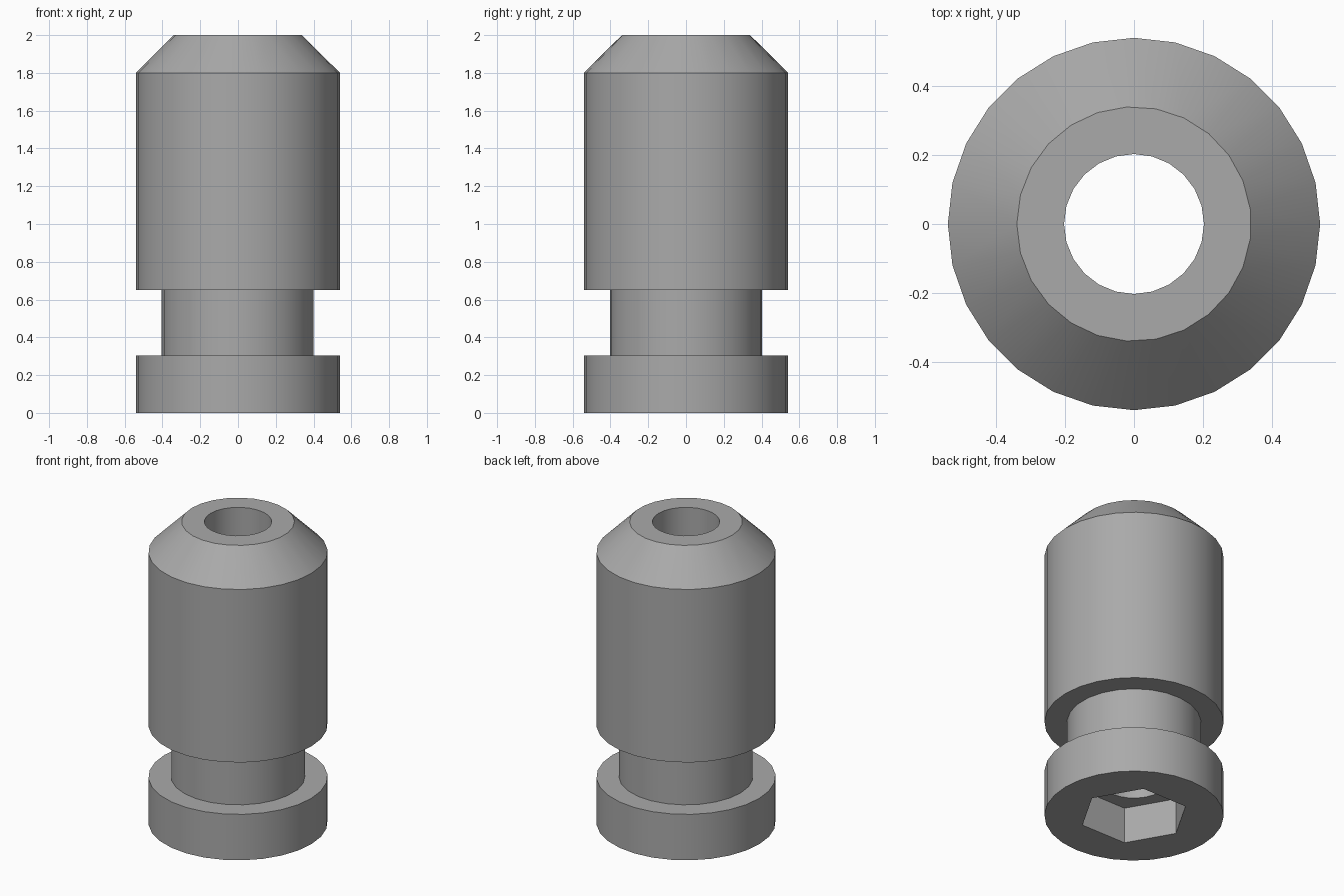
import bpy
import bmesh
from math import cos, sin, pi, radians

cube = bpy.data.objects.get("Cube")
if cube:
    bpy.data.objects.remove(cube, do_unlink=True)

# One plain grey for the whole part
grey = bpy.data.materials.new("plain grey")
grey.use_nodes = True
colour = (0.4, 0.4, 0.4, 1)
grey.diffuse_color = colour
grey.node_tree.nodes["Principled BSDF"].inputs["Base Color"].default_value = colour


def solid(name, rings):
    """Convex turned solid; each ring is (height, radius, sides)."""
    bm = bmesh.new()
    for z, r, n in rings:
        for i in range(n):
            a = pi + 2 * pi * i / n
            bm.verts.new((r * cos(a), r * sin(a), z))
    bmesh.ops.convex_hull(bm, input=bm.verts)
    bmesh.ops.dissolve_limit(bm, angle_limit=radians(0.5), verts=bm.verts, edges=bm.edges)
    bmesh.ops.recalc_face_normals(bm, faces=bm.faces)
    mesh = bpy.data.meshes.new(name)
    bm.to_mesh(mesh)
    bm.free()
    mesh.materials.append(grey)
    ob = bpy.data.objects.new(name, mesh)
    bpy.context.collection.objects.link(ob)
    return ob


def combine(target, tool, operation):
    mod = target.modifiers.new(tool.name, 'BOOLEAN')
    mod.operation = operation
    mod.solver = 'EXACT'
    mod.object = tool
    bpy.ops.object.modifier_apply(modifier=mod.name)
    bpy.data.objects.remove(tool, do_unlink=True)


# Chamfered barrel, narrow neck and base flange
body = solid("grooved_sleeve", [(0.65, 0.54, 28), (1.8, 0.54, 28), (2.0, 0.34, 25)])
bpy.ops.object.select_all(action='DESELECT')
bpy.context.view_layer.objects.active = body
body.select_set(True)
combine(body, solid("neck", [(0.2, 0.404, 25), (0.8, 0.404, 25)]), 'UNION')
combine(body, solid("base_flange", [(0, 0.54, 28), (0.305, 0.54, 28)]), 'UNION')

# Through bore and hexagonal socket underneath
combine(body, solid("bore", [(-0.1, 0.203, 24), (2.1, 0.203, 24)]), 'DIFFERENCE')
combine(body, solid("hex_socket", [(-0.1, 0.33, 6), (0.24, 0.33, 6)]), 'DIFFERENCE')

bpy.ops.object.shade_smooth_by_angle(angle=radians(30))
